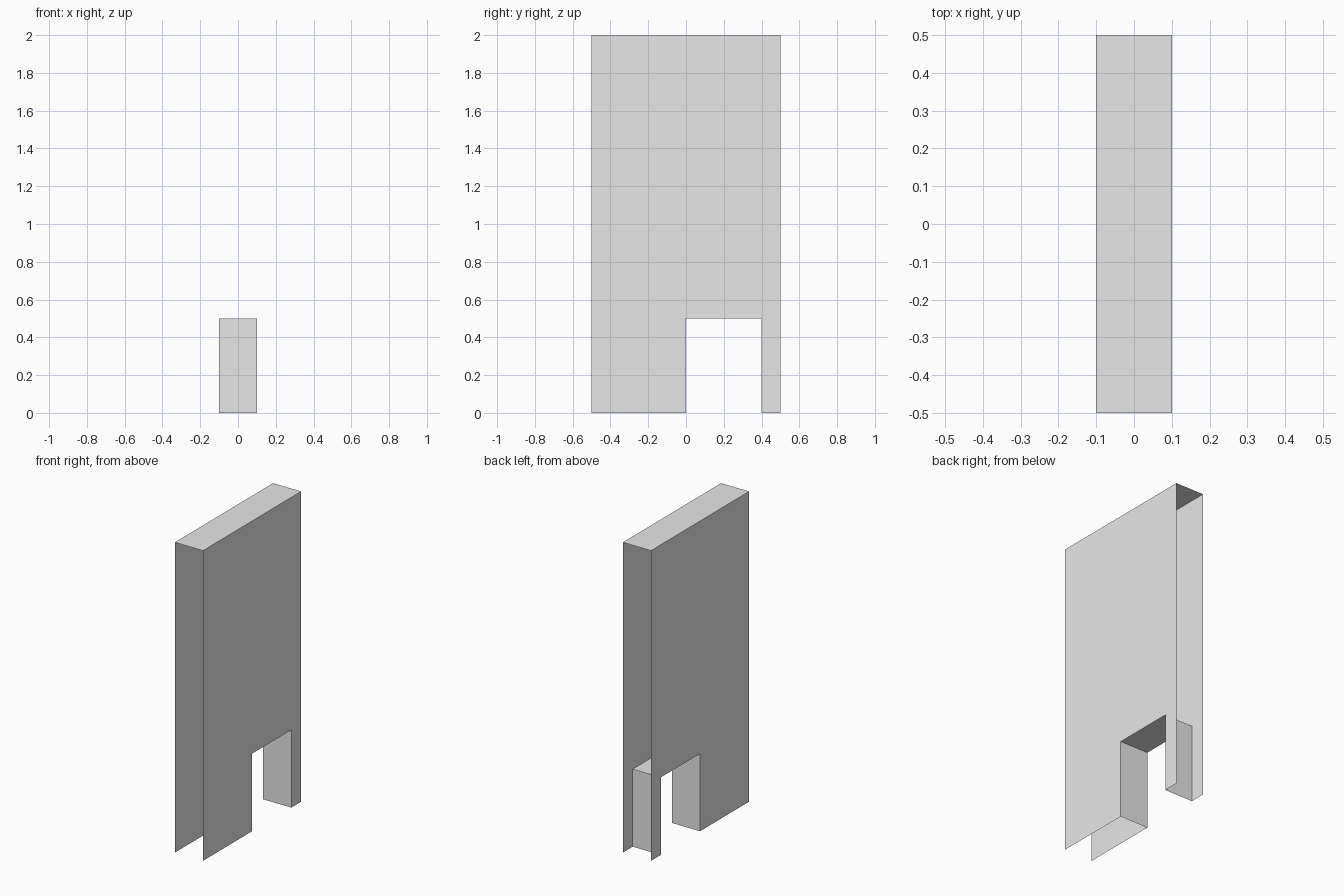
import bpy
import bmesh

cube = bpy.data.objects.get("Cube")
if cube:
    bpy.data.objects.remove(cube, do_unlink=True)

HALF_WIDTH = 0.1
FRONT, BACK, TOP = -0.5, 0.5, 2.0
DOOR_FRONT, DOOR_BACK, DOOR_TOP = 0.0, 0.4, 0.5

grey = bpy.data.materials.new("light_grey")
grey.use_nodes = True
colour = (0.8, 0.8, 0.8, 1.0)
grey.diffuse_color = colour
grey.node_tree.nodes["Principled BSDF"].inputs["Base Color"].default_value = colour


def add_sheet(name, faces):
    """Make one object from a list of flat faces that share corners."""
    bm = bmesh.new()
    for corners in faces:
        bm.faces.new([bm.verts.new(c) for c in corners])
    bmesh.ops.remove_doubles(bm, verts=bm.verts, dist=0.0001)
    mesh = bpy.data.meshes.new(name)
    bm.to_mesh(mesh)
    bm.free()
    mesh.materials.append(grey)
    bpy.context.collection.objects.link(bpy.data.objects.new(name, mesh))


def strip(path):
    """Faces spanning the width along a path of (y, z) points."""
    w = HALF_WIDTH
    return [[(-w, *a), (w, *a), (w, *b), (-w, *b)] for a, b in zip(path, path[1:])]


doorway = [(DOOR_FRONT, 0), (DOOR_FRONT, DOOR_TOP),
           (DOOR_BACK, DOOR_TOP), (DOOR_BACK, 0)]
outline = [(FRONT, 0)] + doorway + [(BACK, 0), (BACK, TOP), (FRONT, TOP)]

# Side walls, notched by the doorway and facing outwards
add_sheet("left_wall", [[(HALF_WIDTH, *p) for p in outline]])
add_sheet("right_wall", [[(-HALF_WIDTH, *p) for p in reversed(outline)]])

# Top cap; both ends and the base stay open
add_sheet("top_cap", strip([(FRONT, TOP), (BACK, TOP)]))

# Jambs and lintel lining the doorway
add_sheet("doorway_lining", [f[::-1] for f in strip(doorway)])
